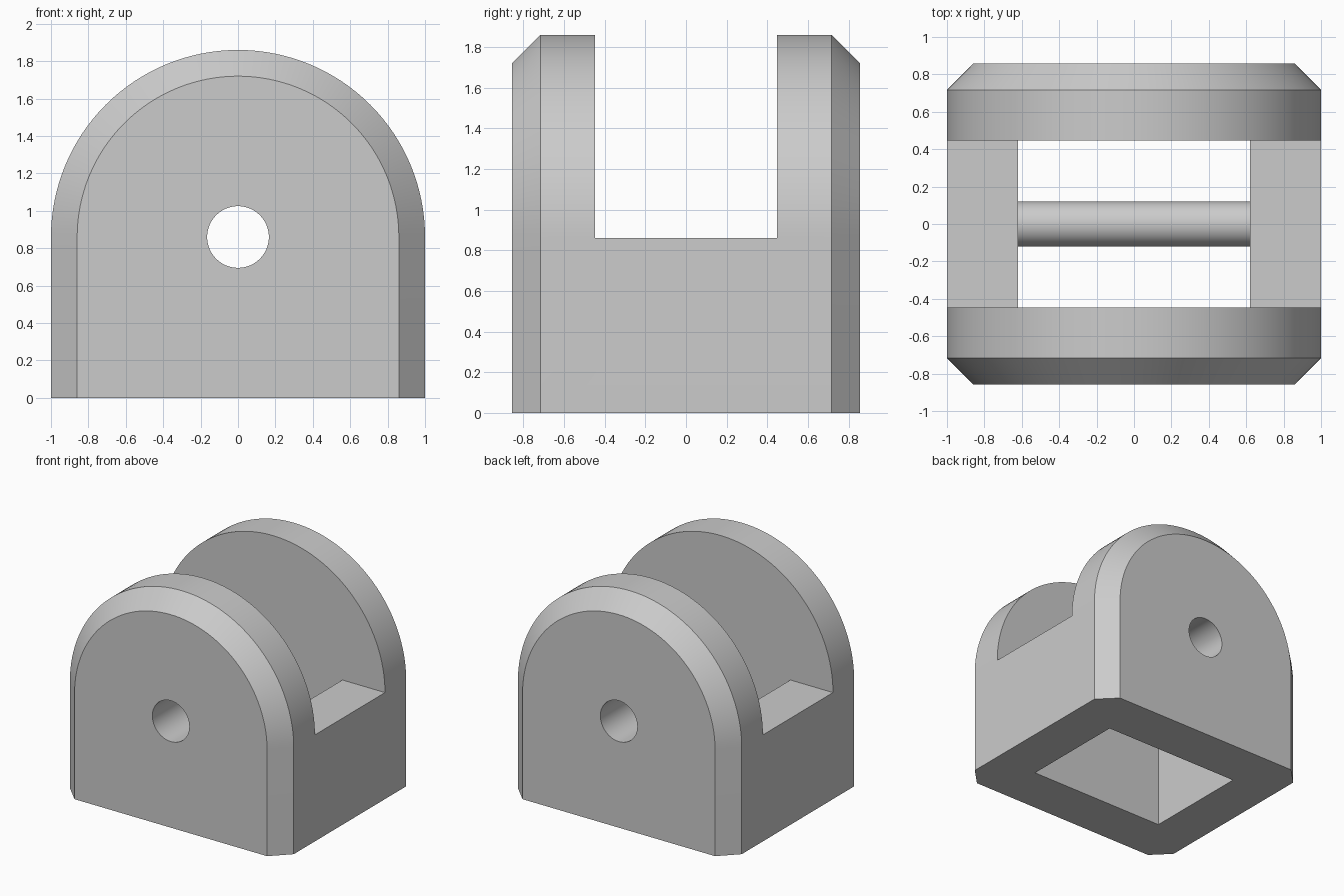
import bpy, bmesh, math

cube = bpy.data.objects.get("Cube")
if cube:
    bpy.data.objects.remove(cube, do_unlink=True)

PIVOT_Z = 0.86     # height of the arch centre and the slot floor
DEPTH = 0.857      # half depth of the body
CHAMFER = 0.14
SLOT = 0.447       # half width of the slot and the shaft, front to back
SHAFT = 0.62       # half width of the shaft, side to side
STEPS = 64

grey = bpy.data.materials.new("plain grey")
grey.use_nodes = True
color = (0.6, 0.6, 0.6, 1)
grey.diffuse_color = color
grey.node_tree.nodes["Principled BSDF"].inputs["Base Color"].default_value = color


def arch(radius, y):
    """Arched door outline standing on the ground."""
    pts = [(radius, y, 0)]
    for i in range(STEPS + 1):
        a = math.pi * i / STEPS
        pts.append((radius * math.cos(a), y, PIVOT_Z + radius * math.sin(a)))
    return pts + [(-radius, y, 0)]


def smooth(obj):
    bpy.ops.object.select_all(action='DESELECT')
    obj.select_set(True)
    bpy.context.view_layer.objects.active = obj
    bpy.ops.object.shade_smooth_by_angle(angle=math.radians(30))


def box(size, center):
    bpy.ops.mesh.primitive_cube_add(size=1, location=center)
    obj = bpy.context.object
    obj.scale = size
    return obj


def cylinder(radius, length, center, rotation):
    bpy.ops.mesh.primitive_cylinder_add(vertices=STEPS, radius=radius, depth=length,
                                        location=center, rotation=rotation)
    return bpy.context.object


# Arched body, lofted through four outlines to chamfer front and back
bm = bmesh.new()
sections = [(1 - CHAMFER, -DEPTH), (1, CHAMFER - DEPTH), (1, DEPTH - CHAMFER), (1 - CHAMFER, DEPTH)]
rings = [[bm.verts.new(p) for p in arch(r, y)] for r, y in sections]
for a, b in zip(rings, rings[1:]):
    for i in range(len(a)):
        j = (i + 1) % len(a)
        bm.faces.new((a[i], a[j], b[j], b[i]))
bm.faces.new(rings[0])
bm.faces.new(rings[-1])
bmesh.ops.recalc_face_normals(bm, faces=bm.faces)
mesh = bpy.data.meshes.new("bracket_body")
bm.to_mesh(mesh)
bm.free()
body = bpy.data.objects.new("bracket_body", mesh)
bpy.context.collection.objects.link(body)
mesh.materials.append(grey)

# Cut the wheel slot, the vertical shaft and the axle bore
cutters = [
    box((3, 2 * SLOT, 2), (0, 0, PIVOT_Z + 1)),
    box((2 * SHAFT, 2 * SLOT, 2), (0, 0, 0.5)),
    cylinder(0.165, 3, (0, 0, PIVOT_Z), (math.pi / 2, 0, 0)),
]
for cutter in cutters:
    cutter.hide_render = True
    mod = body.modifiers.new("cut", 'BOOLEAN')
    mod.operation = 'DIFFERENCE'
    mod.solver = 'EXACT'
    mod.object = cutter
    bpy.context.view_layer.objects.active = body
    bpy.ops.object.modifier_apply(modifier=mod.name)
    bpy.data.objects.remove(cutter, do_unlink=True)
smooth(body)

# Cross bar spanning the shaft below the bore
bar = cylinder(0.12, 2 * SHAFT + 0.02, (0, 0, 0.53), (0, math.pi / 2, 0))
bar.name = "cross_bar"
bar.data.materials.append(grey)
smooth(bar)
